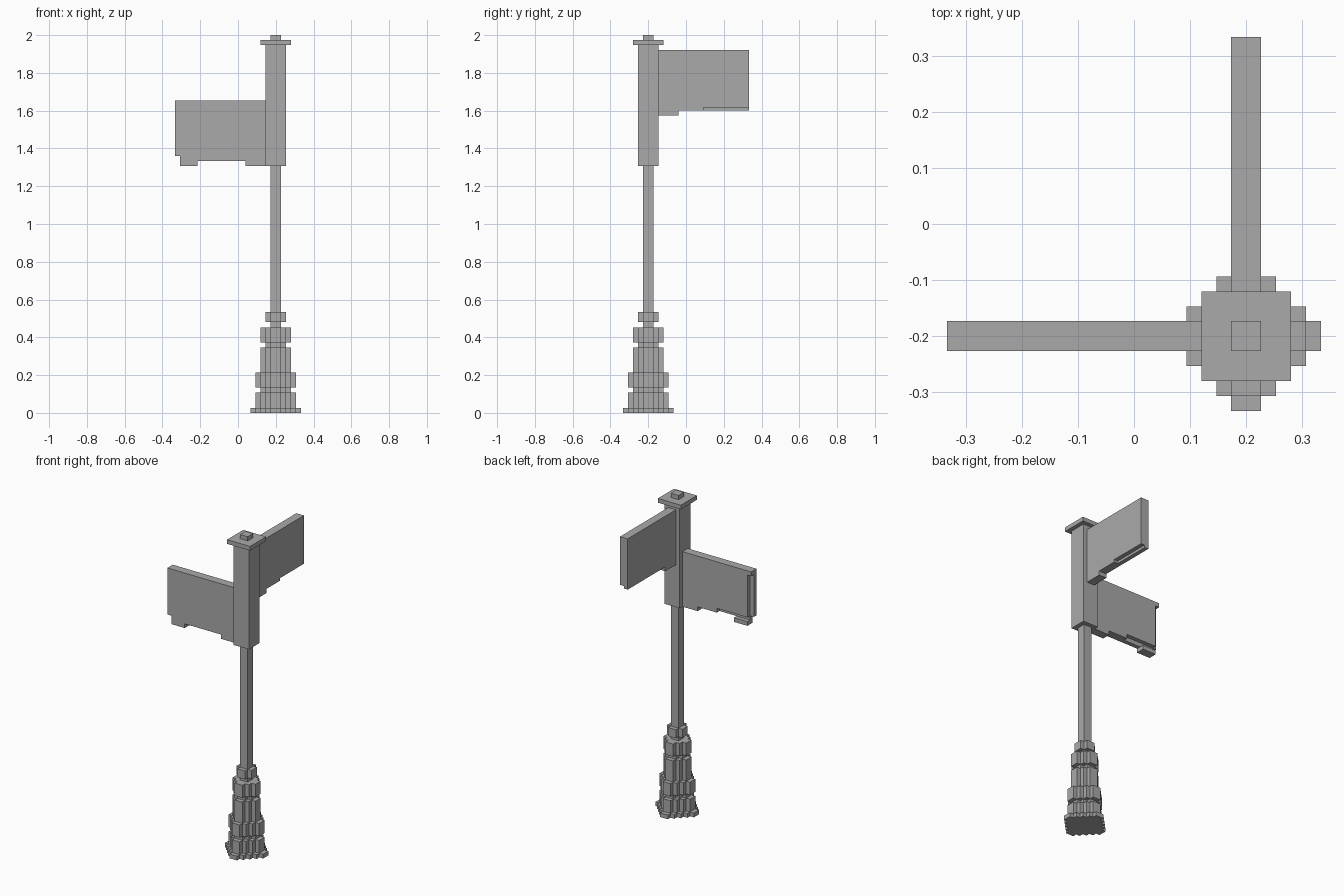
import bpy
import bmesh

V = 2 / 75             # one block of the stepped grid
PX, PY = 0.2, -0.2     # axis of the post

cube = bpy.data.objects.get("Cube")
if cube:
    bpy.data.objects.remove(cube, do_unlink=True)

grey = bpy.data.materials.new("stone grey")
grey.use_nodes = True
COLOUR = (0.4, 0.4, 0.4, 1)
grey.diffuse_color = COLOUR
grey.node_tree.nodes["Principled BSDF"].inputs["Base Color"].default_value = COLOUR


def extrude(name, outline, low, high, place):
    """Extrude a closed outline between two depths; place maps (a, b, depth) to blocks."""
    bm = bmesh.new()
    face = bm.faces.new([bm.verts.new(place(a, b, low)) for a, b in outline])
    grown = bmesh.ops.extrude_face_region(bm, geom=[face])["geom"]
    for (a, b), vert in zip(outline, list(bm.verts)[len(outline):]):
        assert vert in grown
    shift = [h - l for h, l in zip(place(0, 0, high), place(0, 0, low))]
    bmesh.ops.translate(bm, vec=shift, verts=[g for g in grown if isinstance(g, bmesh.types.BMVert)])
    bmesh.ops.recalc_face_normals(bm, faces=bm.faces)
    mesh = bpy.data.meshes.new(name)
    bm.to_mesh(mesh)
    bm.free()
    mesh.materials.append(grey)
    obj = bpy.data.objects.new(name, mesh)
    obj.scale = (V, V, V)
    obj.location = (PX, PY, 0)
    bpy.context.collection.objects.link(obj)
    return obj


def upright(a, b, depth):
    return (a, b, depth)


def square(half):
    return [(-half, -half), (half, -half), (half, half), (-half, half)]


def stepped_diamond(half):
    """Staircase outline, one block per step, turned four times."""
    quarter = []
    for i in range(half):
        quarter += [(half - i, i), (half - i, i + 1)]
    points = []
    for _ in range(4):
        points += quarter
        quarter = [(-y, x) for x, y in quarter]
    # drop points shared by two steps in line
    return [p for k, p in enumerate(points)
            if not (p[0] == 0 or p[1] == 0)]


# Stepped foot and mouldings: name, half width, bottom, top
for name, half, low, high in [
    ("foot_plate", 5, 0, 1),
    ("foot_block", 4, 1, 4),
    ("foot_neck", 3, 4, 5),
    ("lower_band", 4, 5, 8),
    ("pedestal", 3, 8, 13),
    ("pedestal_neck", 2, 13, 14),
    ("upper_band", 3, 14, 17),
    ("collar", 2, 18, 20),
]:
    extrude(name, stepped_diamond(half), low, high, upright)

# Square post, sign holder, cap and finial
for name, half, low, high in [
    ("post", 1, 17, 49),
    ("sign_holder", 2, 49, 73),
    ("cap", 3, 73, 74),
    ("finial", 1, 74, 75),
]:
    extrude(name, square(half), low, high, upright)


# Sign boards: a = distance out from the post, b = height
def toward_right(a, b, depth):
    return (-a, depth, b)


def toward_back(a, b, depth):
    return (depth, a, b)


# Lower board, with feet below, and a rebate at the end and bottom of its back
extrude("lower_board_front",
        [(2, 49), (6, 49), (6, 50), (15.5, 50), (15.5, 49), (19, 49),
         (19, 51), (20, 51), (20, 62), (2, 62)], -1, 0, toward_right)
extrude("lower_board_back",
        [(2, 49), (6, 49), (6, 50), (11, 50), (11, 51), (19, 51),
         (19, 61), (20, 61), (20, 62), (2, 62)], 0, 1, toward_right)
extrude("lower_board_foot",
        [(15.5, 49), (19, 49), (19, 50), (15.5, 50)], 0, 1, toward_right)

# Upper board, with one foot, and a shallow rebate below its outer face
extrude("upper_board_inner",
        [(2, 59), (6, 59), (6, 60), (20, 60), (20, 72), (2, 72)],
        -1, 0, toward_back)
extrude("upper_board_outer",
        [(2, 59), (6, 59), (6, 60), (11, 60), (11, 60.6), (20, 60.6),
         (20, 72), (2, 72)], 0, 1, toward_back)
